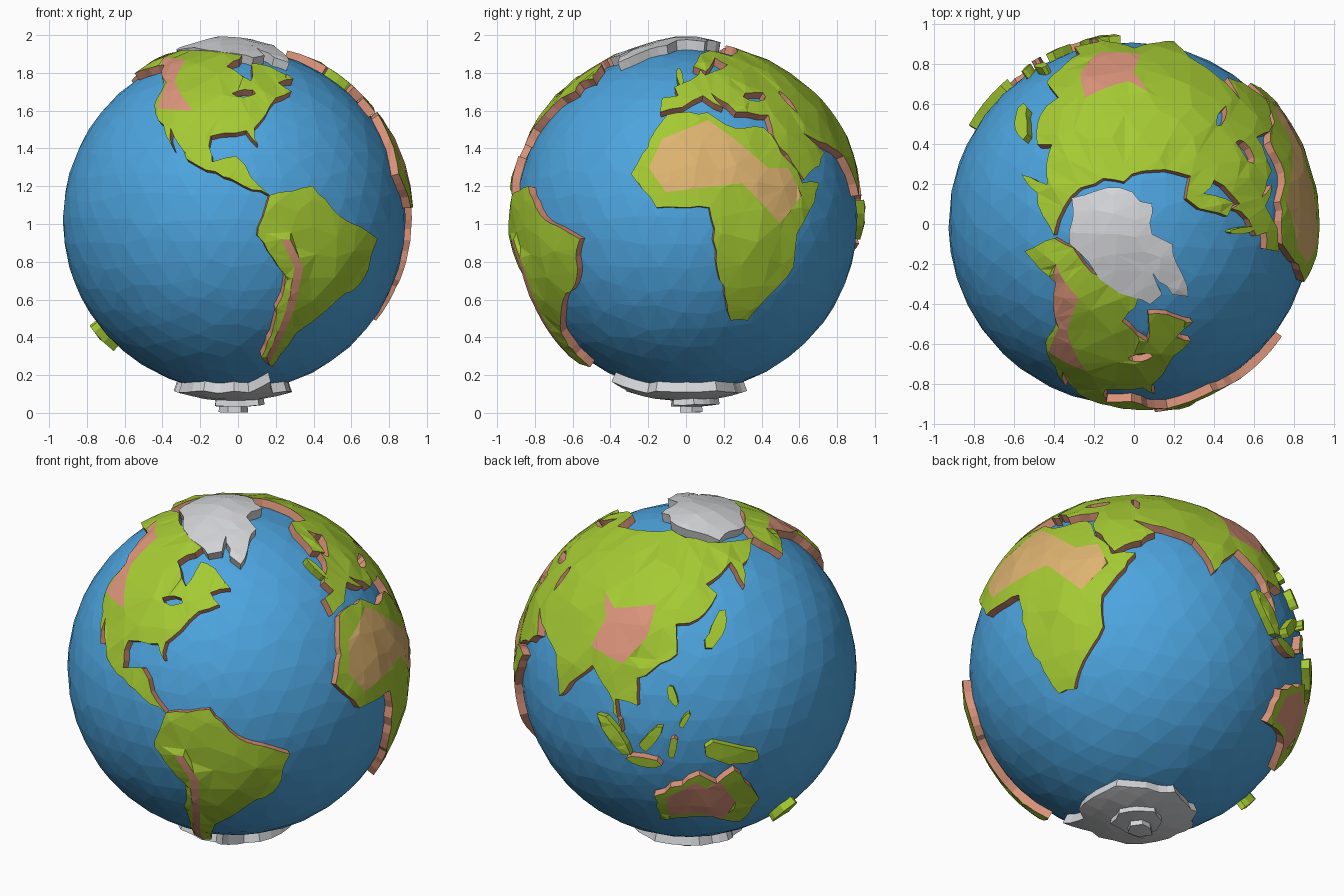
import bpy, bmesh, math, random
from mathutils import Vector
from mathutils.geometry import delaunay_2d_cdt

if "Cube" in bpy.data.objects:
    bpy.data.objects.remove(bpy.data.objects["Cube"])

random.seed(4)
CENTRE = Vector((-0.02, 0, 1.02))
SEA, LAND, FLOOR = 0.908, 0.95, 0.885


def mat(name, *srgb):
    m = bpy.data.materials.new(name)
    m.diffuse_color = [(c / 255) ** 2.2 for c in srgb] + [1]
    m.use_nodes = True
    m.node_tree.nodes["Principled BSDF"].inputs["Base Color"].default_value = m.diffuse_color
    return m


BLUE = mat("ocean blue", 78, 163, 222)
GREEN = mat("grass green", 163, 200, 54)
ROCK = mat("terracotta rock", 217, 146, 121)
SAND = mat("desert sand", 221, 178, 112)
ICE = mat("ice white", 212, 213, 216)


def globe(p):                   # longitude, latitude -> direction
    a, b = math.radians(p[0] - 1.5), math.radians(p[1])
    return Vector((math.cos(b) * math.cos(a), math.cos(b) * math.sin(a), math.sin(b)))


def north(p):                   # plan x, y -> direction near a pole
    return Vector((p[0], p[1], math.sqrt(0.9 - p[0] ** 2 - p[1] ** 2))).normalized()


def south(p):
    d = north(p)
    return Vector((d.x, d.y, -d.z))


def inside(p, loop):
    hit = False
    for (ax, ay), (bx, by) in zip(loop, loop[1:] + loop[:1]):
        if (ay > p[1]) != (by > p[1]) and p[0] < (bx - ax) * (p[1] - ay) / (by - ay) + ax:
            hit = not hit
    return hit


def ragged(loop, wobble, proj):
    """Split long edges and jitter the new points into a broken coastline."""
    out = []
    for a, b in zip(loop, loop[1:] + loop[:1]):
        n = max(1, round(proj(a).angle(proj(b)) / 0.06))
        for i in range(n):
            w = wobble if i else 0
            out.append((a[0] + (b[0] - a[0]) * i / n + random.uniform(-w, w),
                        a[1] + (b[1] - a[1]) * i / n + random.uniform(-w, w)))
    return out


def oval(x, y, size, tilt=0, width=0.35, n=8, noise=0.2):
    """Rough ellipse for islands, inland seas and ice tiers."""
    t, pts = math.radians(tilt), []
    for i in range(n):
        r = size * random.uniform(1 - noise, 1 + noise)
        u, v = r * math.cos(i * math.tau / n), r * width * math.sin(i * math.tau / n)
        pts.append((x + u * math.cos(t) - v * math.sin(t), y + u * math.sin(t) + v * math.cos(t)))
    return pts


def add(name, bm, mats):
    me = bpy.data.meshes.new(name)
    bm.to_mesh(me)
    bm.free()
    for m in mats:
        me.materials.append(m)
    ob = bpy.data.objects.new(name, me)
    ob.location = CENTRE
    bpy.context.collection.objects.link(ob)


def land(name, coast, holes=(), regions=(), top=GREEN, side=ROCK, proj=globe,
         wobble=0.8, grid=8, bump=0.01, height=lambda d: LAND):
    """Raised plate on the globe; regions are (material, outline, raise)."""
    coast = ragged(coast, wobble, proj)
    areas = [(m, ragged(o, 0, proj), up) for m, o, up in regions]
    pts, edges = [], []
    for loop in [coast, *holes, *[a[1] for a in areas]]:
        s, n = len(pts), len(loop)
        pts += loop
        edges += [(s + i, s + (i + 1) % n) for i in range(n)]
    fixed = len(pts)

    def dry(p):
        return inside(p, coast) and not any(inside(p, h) for h in holes)

    xs, ys = [p[0] for p in coast], [p[1] for p in coast]
    y = min(ys) + grid / 2
    while y < max(ys):          # loose inner points for the faceted relief
        step = grid / math.cos(math.radians(y)) if proj is globe else grid
        x = min(xs) + step / 2
        while x < max(xs):
            p = (x + random.uniform(-.3, .3) * step, y + random.uniform(-.3, .3) * grid)
            if dry(p):
                pts.append(p)
            x += step
        y += grid
    vs, _, fs, src, _, _ = delaunay_2d_cdt([Vector(p) for p in pts], edges, [], 0, 1e-5)
    bm = bmesh.new()
    dirs = [proj(v) for v in vs]
    tops = [bm.verts.new(d * (height(d) + (random.uniform(-bump / 2, bump) if s and min(s) >= fixed else 0)))
            for d, s in zip(dirs, src)]
    lift = {}
    for f in fs:
        c = sum((vs[i] for i in f), Vector((0, 0))) / len(f)
        if not dry(c):
            continue
        a, b, e = (dirs[i] for i in f[:3])
        face = bm.faces.new([tops[i] for i in (f if (b - a).cross(e - a).dot(a) > 0 else f[::-1])])
        for m, o, up in areas:
            if inside(c, o):
                face.material_index = 2 if m is ROCK else 3
                lift.update({v: up for v in face.verts})
    rim = [(l.vert, l.link_loop_next.vert) for f in bm.faces for l in f.loops if l.edge.is_boundary]
    coastal = {v for e in rim for v in e}
    for v, up in lift.items():
        if v not in coastal:
            v.co += v.co.normalized() * up
    low = {v: bm.verts.new(v.co.normalized() * FLOOR) for v in coastal}
    for a, b in rim:            # cliff walls
        bm.faces.new((b, a, low[a], low[b])).material_index = 1
    bmesh.ops.delete(bm, geom=[v for v in bm.verts if not v.link_faces], context='VERTS')
    add(name, bm, (top, side, ROCK, SAND))


# ocean
bm = bmesh.new()
bmesh.ops.create_icosphere(bm, subdivisions=4, radius=SEA)
for v in bm.verts:
    v.co = (v.co + Vector([random.uniform(-.025, .025) for _ in range(3)])).normalized() * SEA
add("ocean", bm, [BLUE])

# americas
rockies = [(-150, 64), (-123, 62), (-119, 50), (-105, 37), (-121, 38), (-123, 49)]
coast = [(-168, 66), (-156, 71), (-95, 71), (-82, 67), (-93, 59), (-80, 51), (-77, 61), (-66, 59), (-56, 52),
         (-66, 50), (-61, 46), (-70, 43), (-76, 36), (-81, 31), (-80, 25), (-84, 30), (-97, 28), (-96, 19),
         (-88, 21), (-83, 14), (-77, 8), (-92, 14), (-105, 20), (-113, 31), (-110, 23), (-124, 40), (-125, 49),
         (-140, 60), (-164, 55)]
land("north_america", coast, [oval(-84, 45, 5)], [(ROCK, rockies, .012)])

spine = [(-72, -6), (-67, -15), (-68, -30), (-72, -52)]
andes = [(x - 1.5, y) for x, y in spine] + [(x + 1.5, y) for x, y in spine[::-1]]
coast = [(-77, 8), (-62, 11), (-50, 0), (-35, -6), (-40, -21), (-48, -26), (-62, -39), (-67, -55), (-75, -50),
         (-71, -18), (-81, -5)]
land("south_america", coast, regions=[(ROCK, andes, .015)])

# africa
desert = [(-11, 17), (-7, 27), (10, 34), (19, 27), (30, 17), (38, 17), (42, 8), (33, -1), (20, 12), (-5, 9)]
coast = [(-6, 36), (10, 37), (20, 31), (32, 31), (43, 12), (51, 12), (40, -4), (40, -15), (26, -34), (19, -34),
         (12, -16), (9, 4), (-8, 4), (-17, 15), (-10, 30)]
land("africa", coast, regions=[(SAND, desert, 0)])

# europe and asia
plateau = [(84, 46), (92, 42), (111, 46), (110, 35), (102, 25), (88, 28), (90, 38)]
coast = [(-9, 37), (-9, 43), (-2, 44), (-4, 48), (8, 54), (10, 57), (12, 54), (29, 60), (24, 65), (13, 56),
         (6, 59), (14, 68), (26, 71), (40, 66), (68, 72), (100, 77), (190, 66), (163, 59), (157, 51), (156, 61),
         (136, 54), (141, 50), (131, 42), (121, 40), (122, 30), (108, 21), (109, 12), (101, 13), (104, 2),
         (98, 15), (90, 22), (78, 8), (72, 21), (50, 29), (58, 22), (44, 13), (35, 28), (36, 36), (27, 37),
         (22, 37), (13, 45), (17, 39), (9, 44), (0, 39)]
land("eurasia", coast, [oval(34, 43.5, 6), oval(51, 42, 5, 105)], [(ROCK, plateau, .012)])

# australia, with the dry west as a shrunken copy of its coast
coast = [(114, -22), (130, -12), (136, -16), (142, -11), (153, -26), (148, -38), (131, -32), (115, -34)]
dry_west = [(130 + (x - 132) * .65, y * .75 - 6) for x, y in coast]
land("australia", coast, regions=[(ROCK, dry_west, 0)])

# islands: longitude, latitude, half length, tilt
for name, *shape in (("japan", 138, 38, 8, 50), ("britain", -2, 54, 5, 105), ("new_zealand", 173, -41, 7, 50),
                     ("borneo", 114, 1, 6, 50), ("sumatra", 101, 0, 8, -45), ("java", 111, -8, 6, -5),
                     ("sulawesi", 121, -2, 4, 80), ("new_guinea", 141, -5, 10, -20),
                     ("luzon", 121, 16, 4, -70), ("mindanao", 125, 8, 3, 60)):
    land(name, oval(*shape), side=ROCK if name in ("java", "sulawesi") else GREEN, wobble=.4)

# north polar ice with the big ice island
coast = [(-.29, .13), (-.05, .18), (.11, .1), (.11, -.05), (.21, -.1), (.29, -.36), (.21, -.35), (.08, -.2),
         (.16, -.35), (.1, -.4), (-.1, -.31), (-.3, -.1)]
land("arctic_ice", coast, top=ICE, side=ICE, proj=north, wobble=.015, grid=.1, bump=.004,
     height=lambda d: .955 + .025 * max(0, 1 - 4 * math.hypot(d.x + .08, d.y)))

# antarctica in three tiers, the lowest with a peninsula
shelf = oval(0, 0, .305, 0, 1, 24, .08)
shelf[20] = (.19, -.39)
tiers = {"antarctica": (shelf, .96), "antarctic_plateau": (oval(.02, .04, .14, 0, 1), .99),
         "antarctic_peak": (oval(0, .03, .065, 0, 1, 6), 1.02)}
for name, (outline, h) in tiers.items():
    land(name, outline, top=ICE, side=ICE, proj=south, wobble=.01, grid=.1, bump=0, height=lambda d: h)
